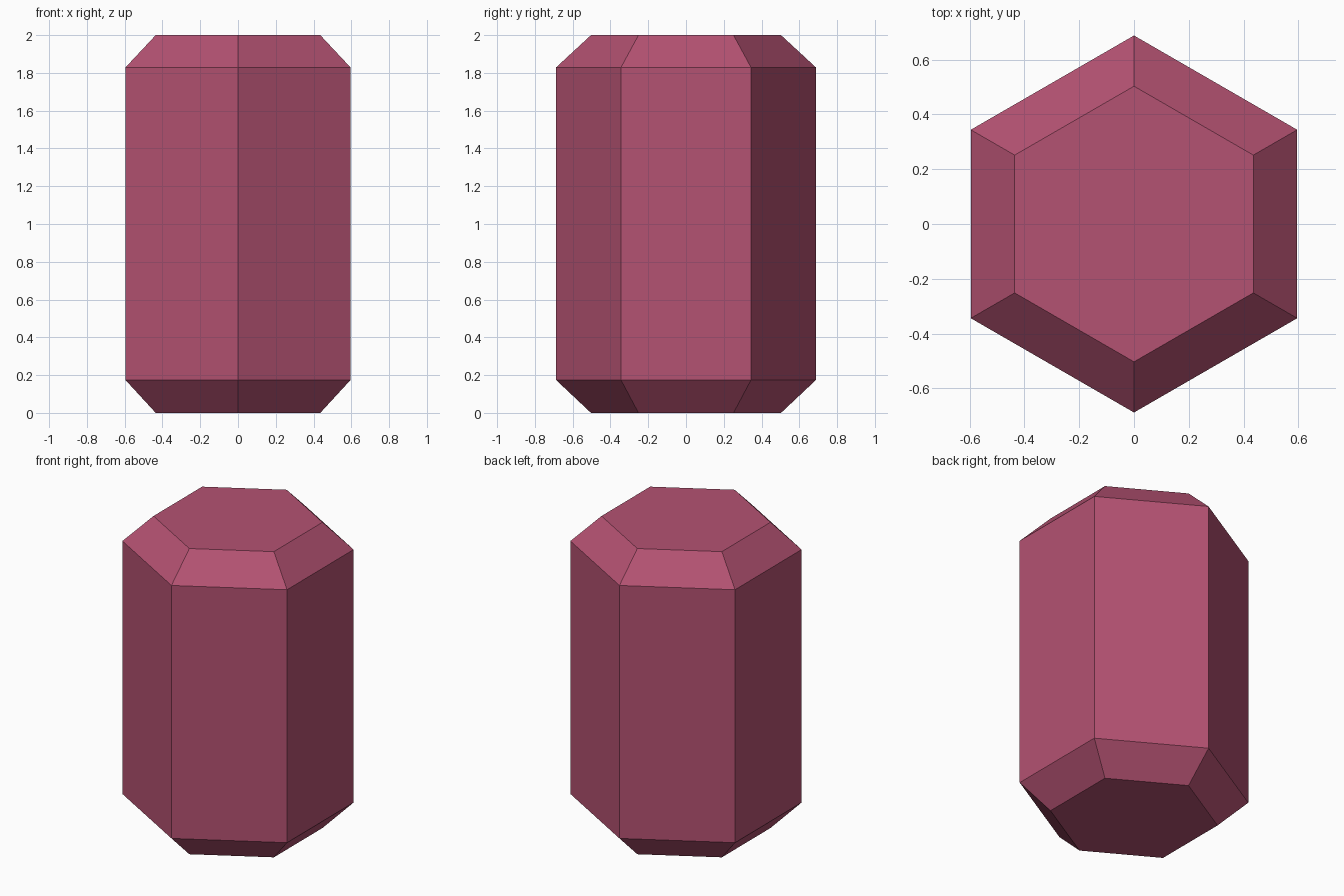
import bpy
import bmesh
from math import cos, sin, pi

cube = bpy.data.objects.get("Cube")
if cube:
    bpy.data.objects.remove(cube, do_unlink=True)

SIDES = 6
# Radius and height of each ring, from bottom to top
PROFILE = [(0.503, 0.0), (0.688, 0.174), (0.688, 1.829), (0.503, 2.0)]


def make_material(name, rgb):
    mat = bpy.data.materials.new(name)
    mat.use_nodes = True
    color = (*rgb, 1.0)
    mat.diffuse_color = color
    mat.node_tree.nodes["Principled BSDF"].inputs["Base Color"].default_value = color
    return mat


def ring(bm, radius, z):
    angles = [pi / 2 + 2 * pi * i / SIDES for i in range(SIDES)]
    return [bm.verts.new((radius * cos(a), radius * sin(a), z)) for a in angles]


# Six-sided crystal with bevelled ends
bm = bmesh.new()
rings = [ring(bm, r, z) for r, z in PROFILE]
for low, high in zip(rings, rings[1:]):
    for i in range(SIDES):
        j = (i + 1) % SIDES
        bm.faces.new((low[i], low[j], high[j], high[i]))

# Flat end caps
bm.faces.new(rings[0][::-1])
bm.faces.new(rings[-1])
bmesh.ops.recalc_face_normals(bm, faces=bm.faces)

mesh = bpy.data.meshes.new("crystal")
bm.to_mesh(mesh)
bm.free()
mesh.materials.append(make_material("rose pink", (0.456, 0.084, 0.168)))
crystal = bpy.data.objects.new("crystal", mesh)
bpy.context.collection.objects.link(crystal)
